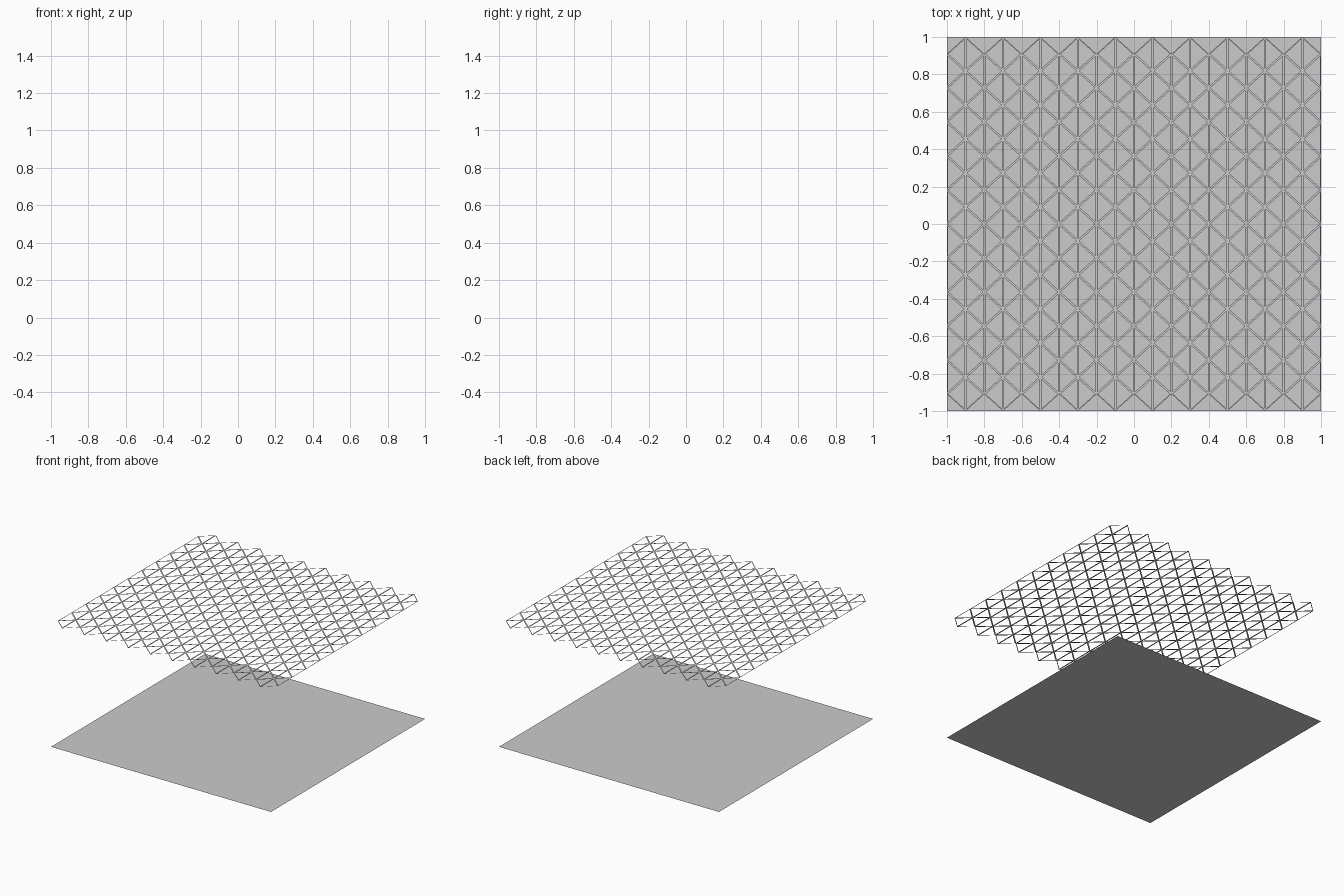
import bpy, bmesh

if "Cube" in bpy.data.objects:
    bpy.data.objects.remove(bpy.data.objects["Cube"])

# flat square base sheet
bpy.ops.mesh.primitive_plane_add(size=2)
bpy.context.object.name = "base_sheet"

# flat triangular lattice floating one unit above
COLS, ROWS, STRUT = 20, 11, 0.011
dx, dy = 2 / COLS, 2 / ROWS
bm = bmesh.new()
columns = []
for i in range(COLS + 1):
    n, y0 = (ROWS + 1, -1) if i % 2 else (ROWS, -1 + dy / 2)
    columns.append([bm.verts.new((-1 + i * dx, y0 + j * dy, 1)) for j in range(n)])

# triangles between neighbouring long and short columns
for i in range(COLS):
    a, b = columns[i], columns[i + 1]
    long, short = (a, b) if len(a) > len(b) else (b, a)
    for j in range(ROWS):
        bm.faces.new((long[j], long[j + 1], short[j]))
        if j < ROWS - 1:
            bm.faces.new((short[j], long[j + 1], short[j + 1]))
for f in bm.faces:
    f.normal_update()
    if f.normal.z < 0:
        f.normal_flip()

# open each triangle, leaving thin struts
cells = list(bm.faces)
bmesh.ops.inset_individual(bm, faces=cells, thickness=STRUT / 2, use_even_offset=True)
bmesh.ops.delete(bm, geom=cells, context='FACES')
mesh = bpy.data.meshes.new("lattice_sheet")
bm.to_mesh(mesh)
bm.free()
bpy.context.collection.objects.link(bpy.data.objects.new("lattice_sheet", mesh))
